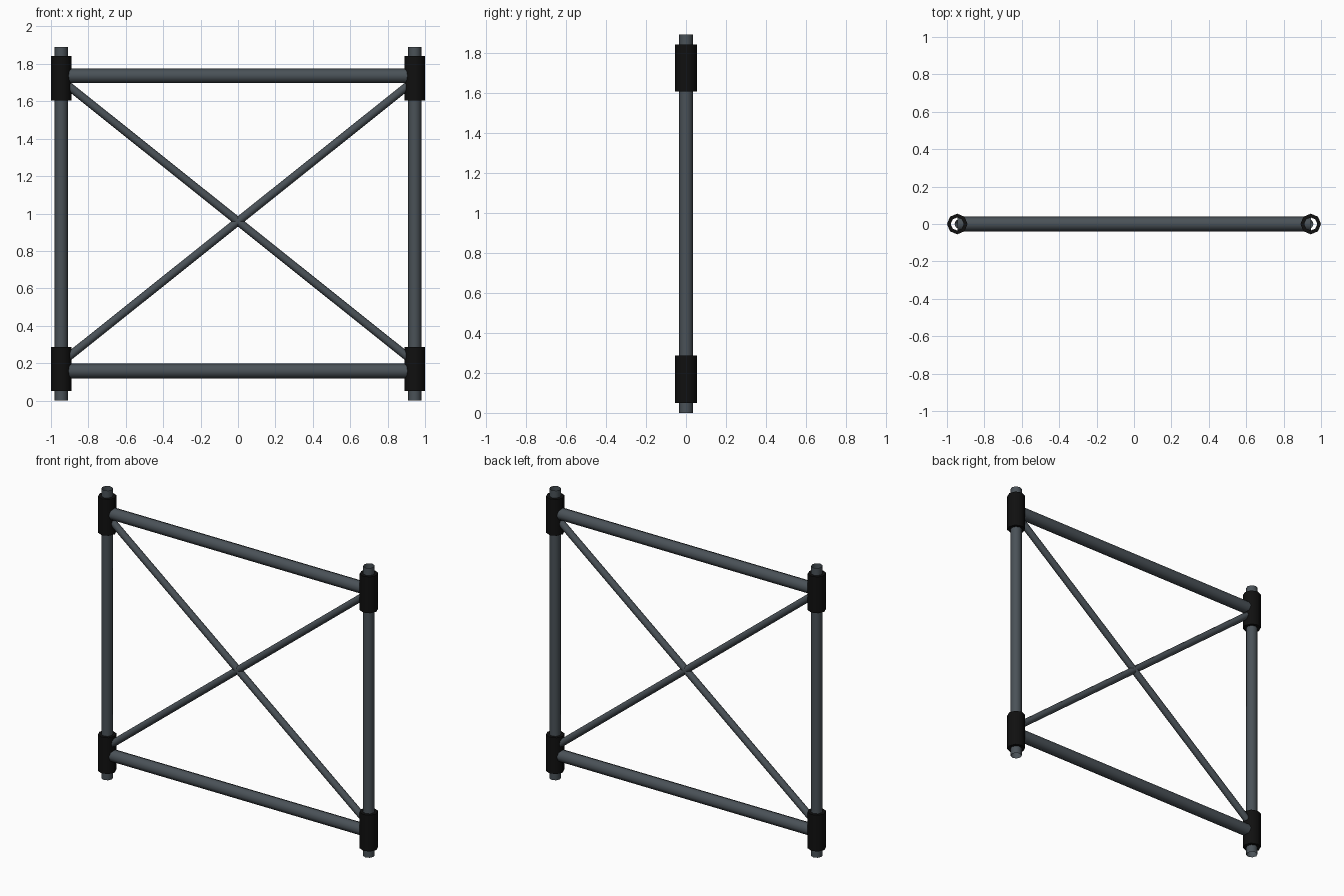
import bpy, bmesh, math
from mathutils import Vector

if "Cube" in bpy.data.objects:
    bpy.data.objects.remove(bpy.data.objects["Cube"])

SIDES = 8
X = 0.945          # post centre line
H = 1.89           # overall height
MID = H / 2


def material(name, rgb):
    m = bpy.data.materials.new(name)
    m.diffuse_color = (*rgb, 1.0)
    m.use_nodes = True
    m.node_tree.nodes["Principled BSDF"].inputs["Base Color"].default_value = m.diffuse_color
    return m


steel = material("dark blue grey steel", (0.068, 0.083, 0.096))
black = material("black fitting", (0.005, 0.005, 0.005))


def tube(name, a, b, radius, mat, rim=None):
    """Open round tube from a to b; rim adds flat ring ends down to that inner radius."""
    a, b = Vector(a), Vector(b)
    axis = (b - a).normalized()
    side = Vector((0, 1, 0))
    up = axis.cross(side)
    bm = bmesh.new()

    def ring(centre, r):
        return [bm.verts.new(centre + r * (math.cos(t) * side + math.sin(t) * up))
                for t in (2 * math.pi * i / SIDES for i in range(SIDES))]

    rings = [ring(a, radius), ring(b, radius)]
    if rim:
        rings = [ring(a, rim)] + rings + [ring(b, rim)]
    for lo, hi in zip(rings, rings[1:]):
        for i in range(SIDES):
            j = (i + 1) % SIDES
            bm.faces.new((lo[j], lo[i], hi[i], hi[j]))
    # make the outer wall face outwards
    mid = (a + b) / 2
    wall = max(bm.faces, key=lambda f: f.calc_area())
    wall.normal_update()
    if wall.normal.dot(wall.calc_center_median() - mid) < 0:
        bmesh.ops.reverse_faces(bm, faces=bm.faces[:])
    me = bpy.data.meshes.new(name)
    bm.to_mesh(me)
    bm.free()
    me.materials.append(mat)
    ob = bpy.data.objects.new(name, me)
    bpy.context.collection.objects.link(ob)
    bpy.ops.object.select_all(action='DESELECT')
    ob.select_set(True)
    bpy.context.view_layer.objects.active = ob
    bpy.ops.object.shade_smooth_by_angle(angle=math.radians(60))
    return ob


for s, label in ((-1, "left"), (1, "right")):
    # upright post, open at both ends
    tube(f"{label}_post", (s * X, 0, 0), (s * X, 0, H), 0.035, steel)
    # clamp collars around the rail joints
    for z, level in ((0.05, "lower"), (1.605, "upper")):
        tube(f"{label}_{level}_collar", (s * X, 0, z), (s * X, 0, z + 0.237),
             0.055, black, rim=0.035)
    # diagonal brace
    tube(f"{label}_diagonal_brace", (s * X, 0, 0.958 - 0.755),
         (-s * X, 0, 0.958 + 0.755), 0.022, steel)

# horizontal rails
for z, level in ((0.158, "lower"), (1.736, "upper")):
    tube(f"{level}_rail", (-X, 0, z), (X, 0, z), 0.039, steel)
